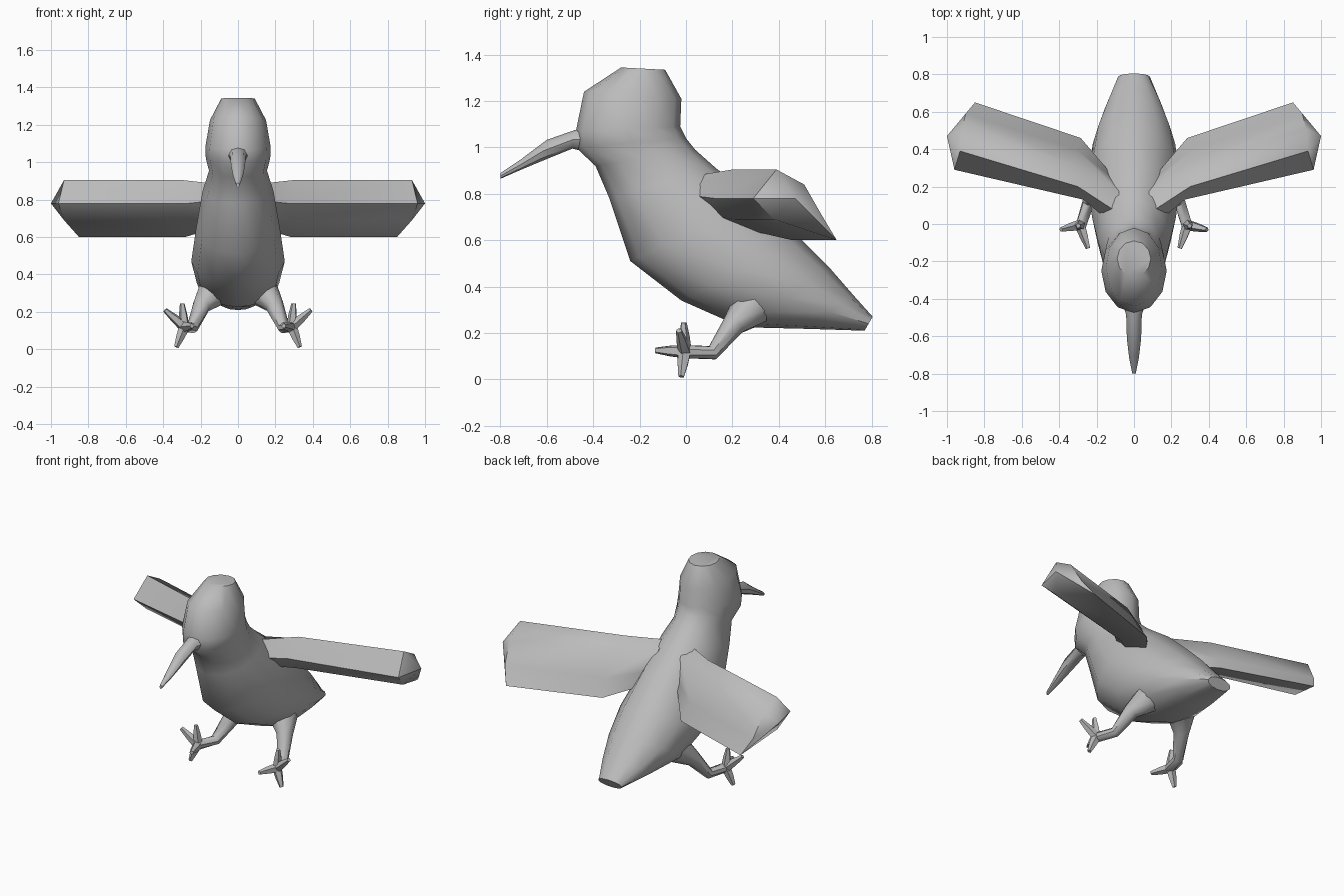
import bpy, bmesh, math
from mathutils import Vector

cube = bpy.data.objects.get("Cube")
if cube:
    bpy.data.objects.remove(cube, do_unlink=True)

grey = bpy.data.materials.new("plain grey")
grey.use_nodes = True
grey.diffuse_color = (0.5, 0.5, 0.5, 1)
bsdf = next(n for n in grey.node_tree.nodes if n.type == "BSDF_PRINCIPLED")
bsdf.inputs["Base Color"].default_value = (0.5, 0.5, 0.5, 1)


def loft(name, rings, tip=None, angle=45):
    """Skin a list of rings, cap the ends, optionally close on a tip point."""
    bm = bmesh.new()
    rows = [[bm.verts.new(p) for p in ring] for ring in rings]
    n = len(rows[0])
    for a, b in zip(rows, rows[1:]):
        for i in range(n):
            j = (i + 1) % n
            bm.faces.new((a[i], a[j], b[j], b[i]))
    bm.faces.new(rows[0])
    if tip:
        t = bm.verts.new(tip)
        for i in range(n):
            bm.faces.new((rows[-1][i], rows[-1][(i + 1) % n], t))
    else:
        bm.faces.new(rows[-1])
    bmesh.ops.recalc_face_normals(bm, faces=bm.faces)
    mesh = bpy.data.meshes.new(name)
    bm.to_mesh(mesh)
    bm.free()
    mesh.materials.append(grey)
    ob = bpy.data.objects.new(name, mesh)
    bpy.context.collection.objects.link(ob)
    bpy.ops.object.select_all(action="DESELECT")
    ob.select_set(True)
    bpy.context.view_layer.objects.active = ob
    bpy.ops.object.shade_smooth_by_angle(angle=math.radians(angle))
    return ob


def profile_ring(front, back, half_width, n):
    """Ellipse spanning a front and a back point on the centre plane."""
    f, b = Vector((0, *front)), Vector((0, *back))
    mid, half = (f + b) / 2, (f - b) / 2
    return [mid + half * math.cos(t) + Vector((half_width * math.sin(t), 0, 0))
            for t in (2 * math.pi * i / n for i in range(n))]


def tube(name, path, radii, n=6):
    """Tapered limb along a path of points."""
    pts = [Vector(p) for p in path]
    rings = []
    for i, p in enumerate(pts):
        d = (pts[min(i + 1, len(pts) - 1)] - pts[max(i - 1, 0)]).normalized()
        u = d.cross(Vector((0.9, 0.1, 0.3))).normalized()
        v = d.cross(u)
        rings.append([p + radii[i] * (u * math.cos(t) + v * math.sin(t))
                      for t in (2 * math.pi * k / n for k in range(n))])
    return loft(name, rings)


# Head, torso and tail: front point, back point (y, z), half width
body = [
    ((-0.28, 1.345), (-0.09, 1.335), 0.09),
    ((-0.44, 1.24), (-0.02, 1.21), 0.15),
    ((-0.475, 1.07), (-0.025, 1.09), 0.175),
    ((-0.475, 1.00), (0.00, 1.04), 0.172),
    ((-0.39, 0.92), (0.04, 0.99), 0.155),
    ((-0.33, 0.78), (0.13, 0.91), 0.19),
    ((-0.24, 0.51), (0.32, 0.77), 0.225),
    ((-0.02, 0.34), (0.50, 0.60), 0.25),
    ((0.24, 0.225), (0.62, 0.48), 0.22),
    ((0.52, 0.218), (0.72, 0.365), 0.155),
    ((0.77, 0.21), (0.805, 0.27), 0.085),
]
loft("body", [profile_ring(f, b, w, 12) for f, b, w in body])

# Curved beak
beak = [
    ((-0.43, 0.98), (-0.43, 1.09), 0.06),
    ((-0.49, 0.995), (-0.48, 1.075), 0.042),
    ((-0.63, 0.938), (-0.60, 1.033), 0.038),
    ((-0.72, 0.90), (-0.71, 0.95), 0.026),
    ((-0.80, 0.865), (-0.80, 0.89), 0.009),
]
loft("beak", [profile_ring(f, b, w, 8) for f, b, w in beak])

# Wing sections: leading edge, top, rear top, crease, trailing edge, underside
wing = [
    [(0.08, -0.03, 0.80), (0.07, 0.05, 0.88), (0.08, 0.17, 0.86),
     (0.08, 0.22, 0.74), (0.08, 0.20, 0.66), (0.08, 0.08, 0.71)],
    [(0.27, 0.13, 0.78), (0.30, 0.20, 0.905), (0.32, 0.32, 0.85),
     (0.31, 0.40, 0.70), (0.285, 0.46, 0.60), (0.28, 0.21, 0.69)],
    [(0.96, 0.29, 0.78), (0.93, 0.39, 0.905), (0.92, 0.51, 0.84),
     (0.90, 0.59, 0.70), (0.85, 0.65, 0.60), (0.93, 0.38, 0.69)],
]
leg_path = [(0.13, 0.28, 0.31), (0.195, 0.205, 0.235), (0.245, 0.115, 0.115),
            (0.287, -0.02, 0.12)]
toe_tips = {"outer": (0.39, -0.03, 0.21), "front": (0.245, -0.13, 0.125),
            "upper": (0.298, -0.01, 0.245), "lower": (0.33, -0.02, 0.012)}

for side, s in (("left", 1), ("right", -1)):
    def flip(p):
        return (s * p[0], p[1], p[2])

    loft(f"{side}_wing", [[flip(p) for p in ring] for ring in wing],
         tip=flip((1.0, 0.47, 0.78)), angle=50)
    tube(f"{side}_leg", [flip(p) for p in leg_path], [0.09, 0.05, 0.032, 0.03], 8)
    # Four spread toes
    root = Vector((0.287, -0.005, 0.12))
    for label, end in toe_tips.items():
        mid = root.lerp(Vector(end), 0.5)
        tube(f"{side}_{label}_toe", [flip(root), flip(mid), flip(end)],
             [0.03, 0.024, 0.013], 5)
